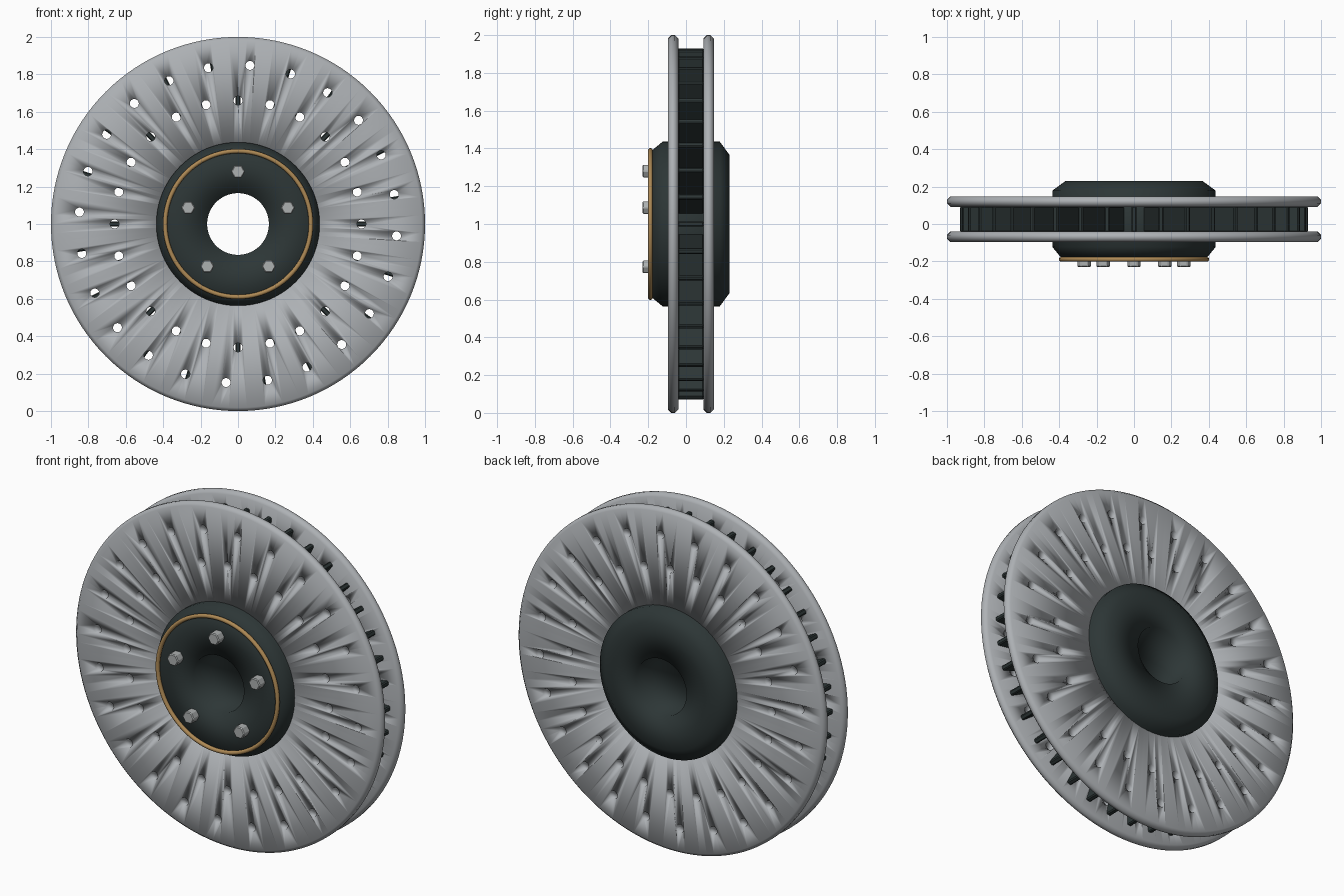
import bpy, bmesh, math
from mathutils import Matrix, Vector

if "Cube" in bpy.data.objects:
    bpy.data.objects.remove(bpy.data.objects["Cube"])

TAU = 2 * math.pi
CENTRE = Vector((0, 0, 1))


def material(name, rgb):
    m = bpy.data.materials.new(name)
    m.diffuse_color = (*rgb, 1)
    m.use_nodes = True
    m.node_tree.nodes["Principled BSDF"].inputs["Base Color"].default_value = m.diffuse_color
    return m


STEEL = material("brushed steel", (0.42, 0.44, 0.46))
DARK = material("dark cast iron", (0.026, 0.037, 0.037))
GOLD = material("gold trim", (0.42, 0.25, 0.09))
BOLT = material("bolt steel", (0.42, 0.44, 0.44))


def finish(name, bm, mat, smooth):
    bmesh.ops.recalc_face_normals(bm, faces=bm.faces)
    for f in bm.faces:
        f.smooth = smooth
    me = bpy.data.meshes.new(name)
    bm.to_mesh(me)
    bm.free()
    ob = bpy.data.objects.new(name, me)
    bpy.context.collection.objects.link(ob)
    ob.location = CENTRE
    me.materials.append(mat)
    return ob


def lathe(name, profile, mat, segs=96):
    """Spin a closed (radius, y) profile around the y axis."""
    bm = bmesh.new()
    rings = [[bm.verts.new((r * math.cos(TAU * i / segs), y, r * math.sin(TAU * i / segs)))
              for r, y in profile] for i in range(segs)]
    n = len(profile)
    for i in range(segs):
        a, b = rings[i], rings[(i + 1) % segs]
        for j in range(n):
            k = (j + 1) % n
            bm.faces.new((a[j], a[k], b[k], b[j]))
    return finish(name, bm, mat, True)


def along_y(x, y, z):
    return Matrix.Translation((x, y, z)) @ Matrix.Rotation(math.pi / 2, 4, 'X')


# Drill pattern: two rings of 24 holes
bm = bmesh.new()
for radius, offset in ((0.66, 0.0), (0.85, math.radians(10.7))):
    for i in range(24):
        a = offset + TAU * i / 24
        bmesh.ops.create_cone(bm, cap_ends=True, segments=16, radius1=0.024, radius2=0.024,
                              depth=0.6, matrix=along_y(radius * math.cos(a), 0, radius * math.sin(a)))
drill = finish("drill_cutter", bm, STEEL, True)
drill.hide_render = True

# Friction rings with chamfered rims
for name, y0, y1 in (("front_disc", -0.096, -0.041), ("back_disc", 0.092, 0.147)):
    c = 0.018
    disc = lathe(name, [(0.42, y0), (0.982, y0), (1.0, y0 + c), (1.0, y1 - c),
                        (0.982, y1), (0.42, y1)], STEEL, 128)
    mod = disc.modifiers.new("holes", 'BOOLEAN')
    mod.operation = 'DIFFERENCE'
    mod.solver = 'EXACT'
    mod.object = drill
    bpy.context.view_layer.objects.active = disc
    bpy.ops.object.modifier_apply(modifier=mod.name)
bpy.data.objects.remove(drill)

# Cooling vanes between the rings
bm = bmesh.new()
for i in range(40):
    m = (Matrix.Rotation(TAU * i / 40, 4, 'Y') @ Matrix.Translation((0.67, 0.0255, 0))
         @ Matrix.Diagonal((0.52, 0.137, 0.028, 1)))
    bmesh.ops.create_cube(bm, size=1, matrix=m)
vanes = finish("cooling_vanes", bm, DARK, False)
bev = vanes.modifiers.new("soft edges", 'BEVEL')
bev.width = 0.006
bev.segments = 1

# Central hub with through bore
lathe("hub", [(0.165, -0.18), (0.39, -0.18), (0.437, -0.122), (0.437, 0.178),
              (0.365, 0.231), (0.165, 0.231)], DARK)

# Gold trim ring on the hub face
lathe("trim_ring", [(0.39 + 0.012 * math.cos(TAU * k / 10), -0.189 + 0.012 * math.sin(TAU * k / 10))
                    for k in range(10)], GOLD)

# Five hexagonal bolts
for i in range(5):
    a = math.pi / 2 + TAU * i / 5
    bm = bmesh.new()
    m = along_y(0.28 * math.cos(a), -0.2, 0.28 * math.sin(a)) @ Matrix.Rotation(math.pi / 6, 4, 'Z')
    bmesh.ops.create_cone(bm, cap_ends=True, segments=6, radius1=0.038, radius2=0.038,
                          depth=0.06, matrix=m)
    bolt = finish("hub_bolt", bm, BOLT, False)
    bev = bolt.modifiers.new("edge bevel", 'BEVEL')
    bev.width = 0.005
    bev.segments = 1
